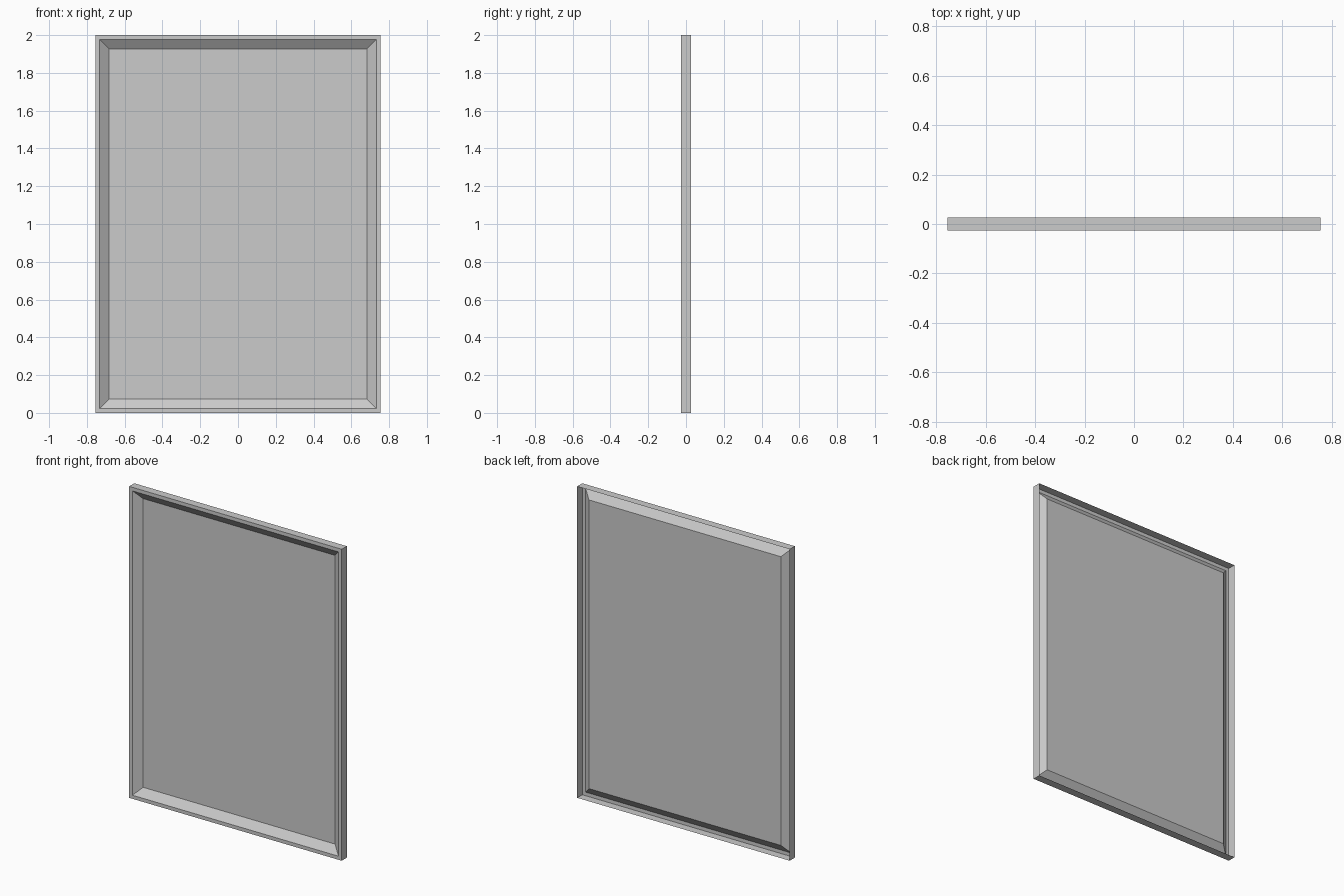
import bpy
import bmesh

# Remove the default object
cube = bpy.data.objects.get("Cube")
if cube:
    bpy.data.objects.remove(cube, do_unlink=True)

WIDTH, HEIGHT = 1.51, 2.0
FRONT, BACK = -0.026, 0.026
RIM, BEVEL, RECESS = 0.023, 0.05, 0.037

grey = bpy.data.materials.new("plain_grey")
grey.use_nodes = True
colour = (0.6, 0.6, 0.6, 1.0)
grey.diffuse_color = colour
grey.node_tree.nodes["Principled BSDF"].inputs["Base Color"].default_value = colour


def ring(bm, margin, y):
    """Rectangular loop of vertices set in from the outer edge."""
    x = WIDTH / 2 - margin
    low, high = margin, HEIGHT - margin
    return [bm.verts.new((px, y, pz))
            for px, pz in ((-x, low), (x, low), (x, high), (-x, high))]


def make_object(name, rings, capped=False):
    """Sheet that joins successive (margin, y) loops, optionally capped."""
    bm = bmesh.new()
    loops = [ring(bm, margin, y) for margin, y in rings]
    for a, b in zip(loops, loops[1:]):
        for i in range(4):
            j = (i + 1) % 4
            bm.faces.new((a[i], a[j], b[j], b[i]))
    if capped:
        bm.faces.new(loops[-1])
    mesh = bpy.data.meshes.new(name)
    bm.to_mesh(mesh)
    bm.free()
    mesh.materials.append(grey)
    obj = bpy.data.objects.new(name, mesh)
    bpy.context.collection.objects.link(obj)
    return obj


# Thin outer wall with flat front rim, open at the back
make_object("outer_frame", [(0, BACK), (0, FRONT), (RIM, FRONT)])

# Sloped border leading into the recessed flat panel
make_object("recessed_panel",
            [(RIM, FRONT), (RIM + BEVEL, FRONT + RECESS)], capped=True)
